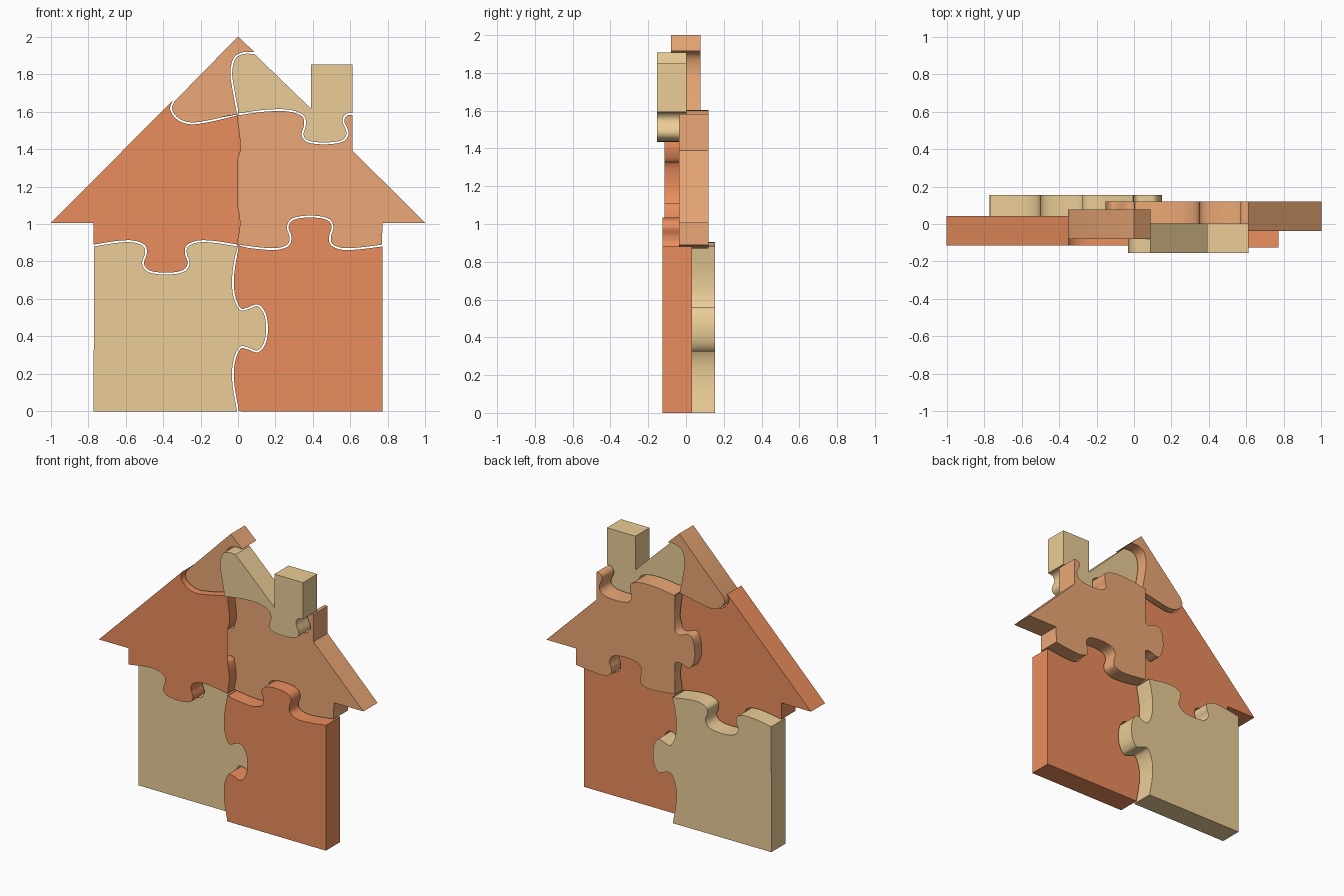
import bpy, bmesh
from mathutils import Vector

if "Cube" in bpy.data.objects:
    bpy.data.objects.remove(bpy.data.objects["Cube"])

GAP = 0.005      # half of the cut between neighbouring pieces
THICK = 0.157


def smooth_path(pts, n=5):
    """Catmull-Rom curve through the given points."""
    p = [Vector(q) for q in pts]
    p = [2 * p[0] - p[1]] + p + [2 * p[-1] - p[-2]]
    out = []
    for a, b, c, d in zip(p, p[1:], p[2:], p[3:]):
        for i in range(n):
            t = i / n
            out.append(0.5 * (2 * b + (c - a) * t + (2 * a - 5 * b + 4 * c - d) * t * t
                              + (3 * b - a - 3 * c + d) * t ** 3))
    return out + [p[-2]]


def mirrored(half, axis, centre):
    """Complete a symmetric seam; the last point of half lies on the axis."""
    rest = []
    for q in reversed(half[:-1]):
        q = list(q)
        q[axis] = 2 * centre - q[axis]
        rest.append(tuple(q))
    return half + rest


def cut(seam, back=False):
    """Walk along a seam, shifted to the left so a thin gap remains."""
    s = seam[::-1] if back else seam
    out = []
    for i, p in enumerate(s):
        t = (s[min(i + 1, len(s) - 1)] - s[max(i - 1, 0)]).normalized()
        out.append(p + GAP * Vector((-t.y, t.x)))
    return out


def piece(name, outline, y_mid, mat):
    bm = bmesh.new()
    f = bm.faces.new([bm.verts.new((p[0], y_mid - THICK / 2, p[1])) for p in outline])
    ext = bmesh.ops.extrude_face_region(bm, geom=[f], use_keep_orig=True)
    verts = [v for v in ext["geom"] if isinstance(v, bmesh.types.BMVert)]
    bmesh.ops.translate(bm, verts=verts, vec=(0, THICK, 0))
    bmesh.ops.recalc_face_normals(bm, faces=bm.faces)
    me = bpy.data.meshes.new(name)
    bm.to_mesh(me)
    bm.free()
    me.materials.append(mat)
    ob = bpy.data.objects.new(name, me)
    bpy.context.collection.objects.link(ob)
    bpy.ops.object.select_all(action='DESELECT')
    ob.select_set(True)
    bpy.context.view_layer.objects.active = ob
    bpy.ops.object.shade_smooth_by_angle(angle=0.6)


def material(name, rgb):
    m = bpy.data.materials.new(name)
    m.diffuse_color = (*rgb, 1)
    m.use_nodes = True
    m.node_tree.nodes["Principled BSDF"].inputs["Base Color"].default_value = m.diffuse_color
    return m


tan = material("tan", (0.83, 0.61, 0.31))
orange = material("orange", (0.83, 0.39, 0.18))
red = material("red", (0.83, 0.27, 0.11))

# Seams along the vertical centre line, bottom to top
v1 = smooth_path(mirrored([(0, 0), (-0.025, 0.15), (-0.022, 0.26), (0.01, 0.338), (0.05, 0.337),
                           (0.105, 0.32), (0.143, 0.365), (0.155, 0.443)], 1, 0.443))
v2 = smooth_path([(0, 0.885), (0.018, 1.0), (0.0, 1.1), (-0.04, 1.113), (-0.11, 1.095),
                  (-0.148, 1.15), (-0.157, 1.22), (-0.143, 1.305), (-0.105, 1.34),
                  (-0.02, 1.32), (0.016, 1.38), (0.018, 1.45), (0, 1.585)])
v3 = smooth_path([(0, 1.585), (-0.025, 1.72), (-0.036, 1.81), (-0.018, 1.885),
                  (0.03, 1.912), (0.088, 1.912)])
# Seams across, lower pair then upper pair
h1_left = smooth_path(mirrored([(-0.77, 0.885), (-0.65, 0.904), (-0.56, 0.907), (-0.5, 0.883),
                                (-0.492, 0.84), (-0.507, 0.79), (-0.475, 0.748),
                                (-0.385, 0.735)], 0, -0.385))
h1_right = smooth_path(mirrored([(0, 0.885), (0.12, 0.87), (0.21, 0.867), (0.27, 0.89),
                                 (0.279, 0.935), (0.265, 0.985), (0.295, 1.027),
                                 (0.385, 1.04)], 0, 0.385))
h2_left = smooth_path([(0, 1.585), (-0.15, 1.55), (-0.25, 1.537), (-0.32, 1.56),
                       (-0.357, 1.61), (-0.345, 1.655)])
h2_right = smooth_path([(0, 1.585), (0.15, 1.605), (0.27, 1.605), (0.345, 1.578), (0.357, 1.53),
                        (0.345, 1.475), (0.375, 1.44), (0.465, 1.43), (0.555, 1.443),
                        (0.585, 1.485), (0.562, 1.55), (0.58, 1.583), (0.612, 1.587)])

# House pieces, each at its own depth, outlines run anticlockwise
piece("lower_left_wall", [(-0.77, 0)] + cut(v1) + cut(h1_left, True), 0.075, tan)
piece("lower_right_wall", [(0.77, 0)] + cut(h1_right, True) + cut(v1, True), -0.047, red)
piece("left_roof", cut(h1_left) + cut(v2) + cut(h2_left)
      + [(-1, 1.005), (-0.77, 1.005)], -0.036, red)
piece("right_roof", cut(h1_right) + [(0.77, 1.005), (1, 1.005), (0.612, 1.39)]
      + cut(h2_right, True) + cut(v2, True), 0.041, orange)
piece("roof_peak", cut(h2_left, True) + cut(v3) + [(0, 2)], -0.002, orange)
piece("chimney_roof", cut(h2_right) + [(0.612, 1.85), (0.39, 1.85), (0.39, 1.615)]
      + cut(v3, True), -0.075, tan)
